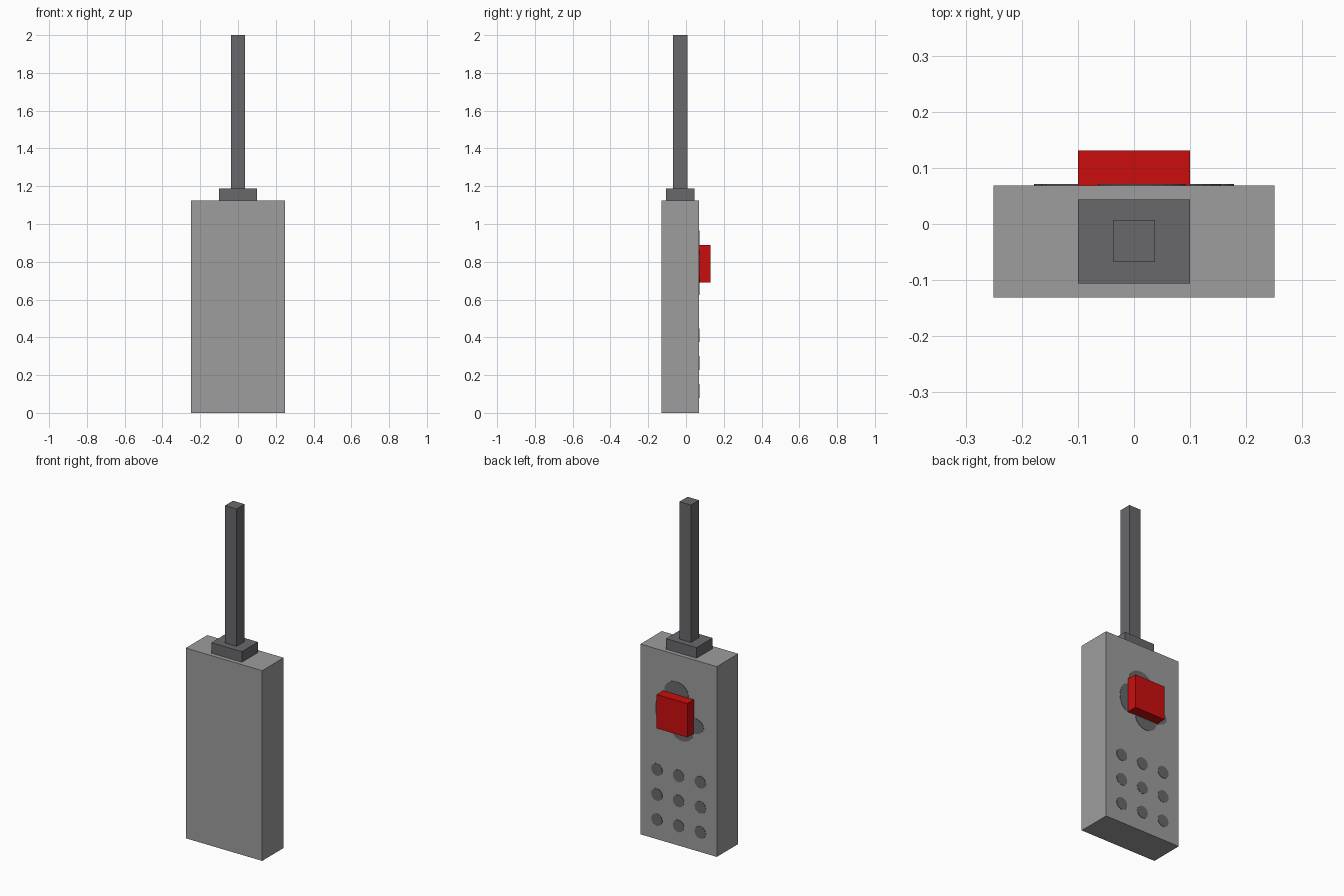
import bpy, bmesh, math
from mathutils import Matrix

cube = bpy.data.objects.get("Cube")
if cube:
    bpy.data.objects.remove(cube, do_unlink=True)


def material(name, rgb):
    """Flat material from 0-255 sRGB values."""
    lin = [(c / 255 / 12.92) if c <= 10 else ((c / 255 + 0.055) / 1.055) ** 2.4 for c in rgb]
    m = bpy.data.materials.new(name)
    m.use_nodes = True
    m.diffuse_color = (*lin, 1)
    m.node_tree.nodes["Principled BSDF"].inputs["Base Color"].default_value = (*lin, 1)
    return m


light_grey = material("light grey", (157, 157, 157))
dark_grey = material("dark grey", (105, 104, 107))
red = material("red", (203, 13, 13))


def finish(bm, name, mat):
    mesh = bpy.data.meshes.new(name)
    bm.to_mesh(mesh)
    bm.free()
    mesh.materials.append(mat)
    obj = bpy.data.objects.new(name, mesh)
    bpy.context.collection.objects.link(obj)
    return obj


def box(name, mat, x, y, z):
    """Box from (min, max) ranges."""
    bm = bmesh.new()
    bmesh.ops.create_cube(bm, size=1)
    for v in bm.verts:
        v.co = [r[0] if c < 0 else r[1] for c, r in zip(v.co, (x, y, z))]
    return finish(bm, name, mat)


BACK = 0.069


def plate(name, mat, x, z, rx, rz, thick=0.002):
    """Thin elliptical plate lying on the back face."""
    bm = bmesh.new()
    bmesh.ops.create_cone(bm, cap_ends=True, segments=24, radius1=1, radius2=1, depth=1)
    bm.transform(Matrix.Translation((x, BACK + thick / 2, z))
                 @ Matrix.Diagonal((rx, thick, rz, 1))
                 @ Matrix.Rotation(math.pi / 2, 4, 'X'))
    return finish(bm, name, mat)


# Main solids
box("body", light_grey, (-0.25, 0.25), (-0.131, BACK), (0, 1.125))
box("antenna_base", dark_grey, (-0.1, 0.1), (-0.106, 0.044), (1.125, 1.1875))
box("antenna", dark_grey, (-0.0375, 0.0375), (-0.068, 0.007), (1.1875, 2))
box("button", red, (-0.1, 0.1), (BACK, 0.131), (0.69, 0.89))

# Grid of small round keys
for row in range(3):
    for col in range(3):
        plate(f"key_{row}_{col}", dark_grey, 0.142 * (1 - col), 0.116 + 0.148 * row, 0.036, 0.036)

# Dark lobes showing around the button
plate("top_lobe", dark_grey, 0.014, 0.90, 0.078, 0.066)
plate("bottom_lobe", dark_grey, -0.024, 0.69, 0.073, 0.066)
plate("left_lobe", dark_grey, 0.09, 0.775, 0.065, 0.088)
plate("right_lobe", dark_grey, -0.09, 0.737, 0.075, 0.048)
